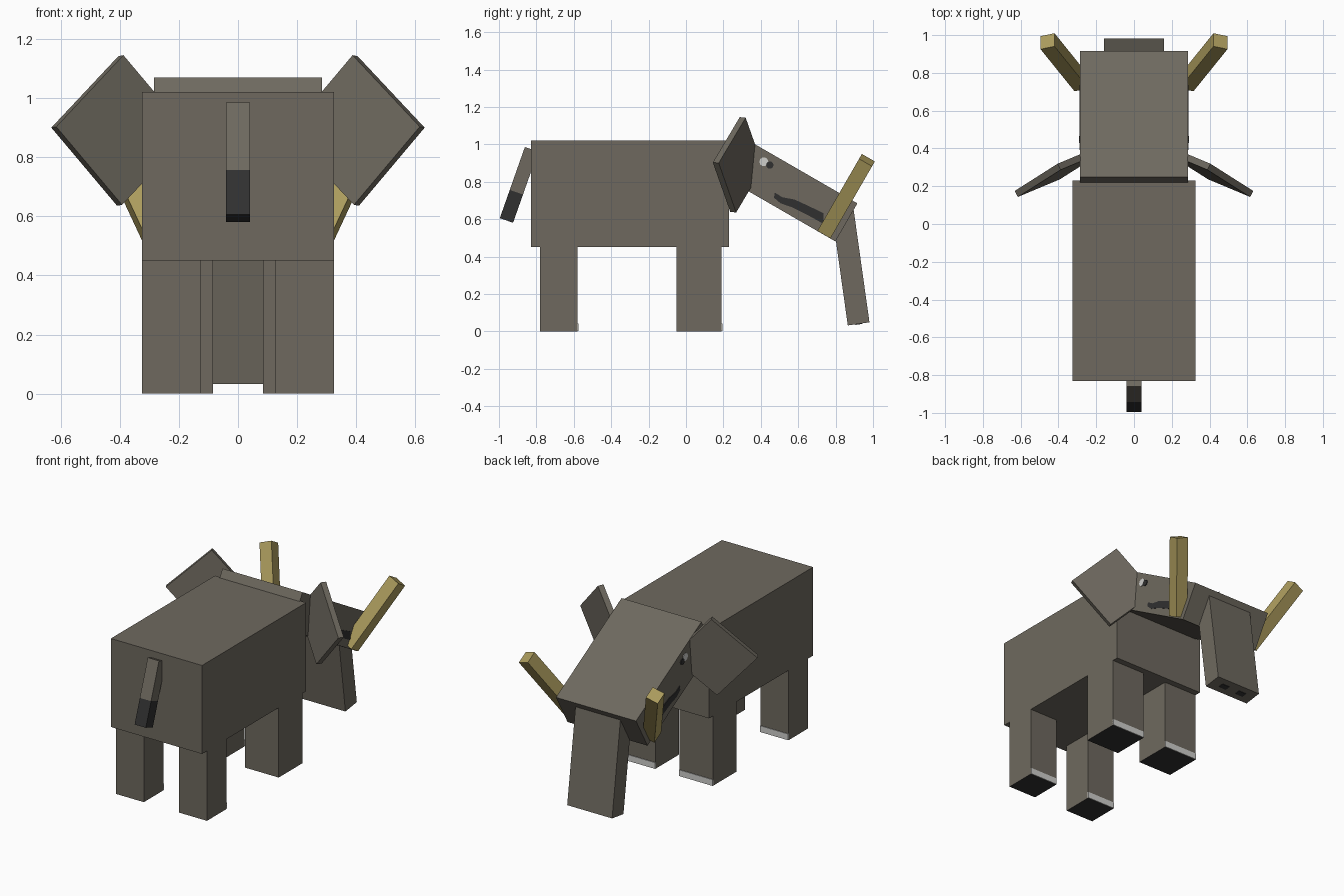
import bpy
import bmesh
from math import radians, sin, cos, pi
from mathutils import Matrix, Vector

cube = bpy.data.objects.get("Cube")
if cube:
    bpy.data.objects.remove(cube, do_unlink=True)


def material(name, rgb):
    m = bpy.data.materials.new(name)
    m.use_nodes = True
    m.diffuse_color = (*rgb, 1)
    m.node_tree.nodes["Principled BSDF"].inputs["Base Color"].default_value = (*rgb, 1)
    return m


HIDE = material("grey hide", (0.156, 0.141, 0.114))
DARK = material("dark grey", (0.03, 0.03, 0.03))
IVORY = material("ivory", (0.41, 0.33, 0.11))
WHITE = material("off white", (0.62, 0.62, 0.6))


def add(name, bm, mats):
    bmesh.ops.recalc_face_normals(bm, faces=bm.faces)
    mesh = bpy.data.meshes.new(name)
    bm.to_mesh(mesh)
    bm.free()
    for m in mats:
        mesh.materials.append(m)
    obj = bpy.data.objects.new(name, mesh)
    bpy.context.collection.objects.link(obj)
    return obj


def box(name, centre, size, mat, rot=Matrix(), dark_base=False):
    """Box turned by rot; its underside can be dark."""
    bm = bmesh.new()
    bmesh.ops.create_cube(bm, size=1)
    if dark_base:
        for f in bm.faces:
            f.material_index = int(f.normal.z < -0.5)
    m = Matrix.Translation(centre) @ rot.to_4x4() @ Matrix.Diagonal((*size, 1))
    bm.transform(m)
    return add(name, bm, [mat, DARK] if dark_base else [mat])


def side_plate(name, x, side, outline, mat):
    """Thin plate on a side of the head, outline given in (y, z)."""
    bm = bmesh.new()
    face = bm.faces.new([bm.verts.new((side * x, y, z)) for y, z in outline])
    out = bmesh.ops.extrude_face_region(bm, geom=[face])
    moved = [v for v in out["geom"] if isinstance(v, bmesh.types.BMVert)]
    bmesh.ops.translate(bm, verts=moved, vec=(side * 0.005, 0, 0))
    return add(name, bm, [mat])


def disc(y, z, r, n=10):
    return [(y + r * cos(2 * pi * i / n), z + r * sin(2 * pi * i / n)) for i in range(n)]


def pitch(deg):
    return Matrix.Rotation(radians(deg), 3, 'X')


# Body and head
box("body", (0, -0.3, 0.735), (0.65, 1.06, 0.57), HIDE)
HEAD = pitch(-30)
box("head", (0, 0.524, 0.775), (0.57, 0.77, 0.235), HIDE, HEAD)

# Trunk with nostrils
TRUNK = pitch(8)
tip = Vector((0, 0.923, 0.04))
up = TRUNK @ Vector((0, 0, 1))
box("trunk", tip + up * 0.31, (0.32, 0.117, 0.62), HIDE, TRUNK)

# Tail with dark tuft
TAIL = pitch(-19.4)
end = Vector((0, -0.96, 0.593))
up = TAIL @ Vector((0, 0, 1))
box("tail", end + up * 0.2815, (0.08, 0.075, 0.243), HIDE, TAIL)
box("tail_tuft", end + up * 0.08, (0.08, 0.075, 0.16), DARK, TAIL)

MOUTH = [(0.475, 0.742), (0.515, 0.717), (0.58, 0.705), (0.66, 0.668), (0.735, 0.632),
         (0.735, 0.575), (0.65, 0.622), (0.57, 0.662), (0.505, 0.685), (0.47, 0.715)]

for side, label in ((1, "left"), (-1, "right")):
    # Legs with pale toenails
    for part, y, w in (("rear", -0.68, 0.2), ("fore", 0.07, 0.24)):
        x = side * (0.325 - w / 2)
        box(f"{label}_{part}_leg", (x, y, 0.23), (w, w, 0.46), HIDE, dark_base=True)
        box(f"{label}_{part}_toenails", (x, y + w / 2, 0.021), (w, 0.008, 0.04), WHITE)

    # Ear: a square plate standing on its corner, swept back
    top, outer, low = (Vector((side * x, y, z)) for x, y, z in
                       ((0.385, 0.289, 1.147), (0.612, 0.145, 0.905), (0.395, 0.235, 0.637)))
    a = (top - outer).normalized()
    n = a.cross(low - outer).normalized()
    if n.y < 0:
        n = -n
    b = n.cross(a)
    turn = Matrix((a, b, n)).transposed()
    box(f"{label}_ear", (top + low) / 2 + n * 0.018, (0.362, 0.358, 0.036), HIDE, turn)

    # Tusk leaning outward from the head
    lean = HEAD @ Matrix.Rotation(radians(22 * side), 3, 'Y')
    root = Vector((side * 0.278, 0.745, 0.53))
    box(f"{label}_tusk", root + lean @ Vector((0, 0, 0.24)), (0.08, 0.08, 0.48), IVORY, lean)

    # Face markings
    side_plate(f"{label}_eye", 0.284, side, disc(0.416, 0.907, 0.024), WHITE)
    side_plate(f"{label}_pupil", 0.286, side, disc(0.448, 0.889, 0.02), DARK)
    side_plate(f"{label}_mouth", 0.284, side, MOUTH, DARK)
    box(f"{label}_nostril", tip + Vector((side * 0.065, 0, 0)), (0.055, 0.035, 0.006), DARK, TRUNK)
